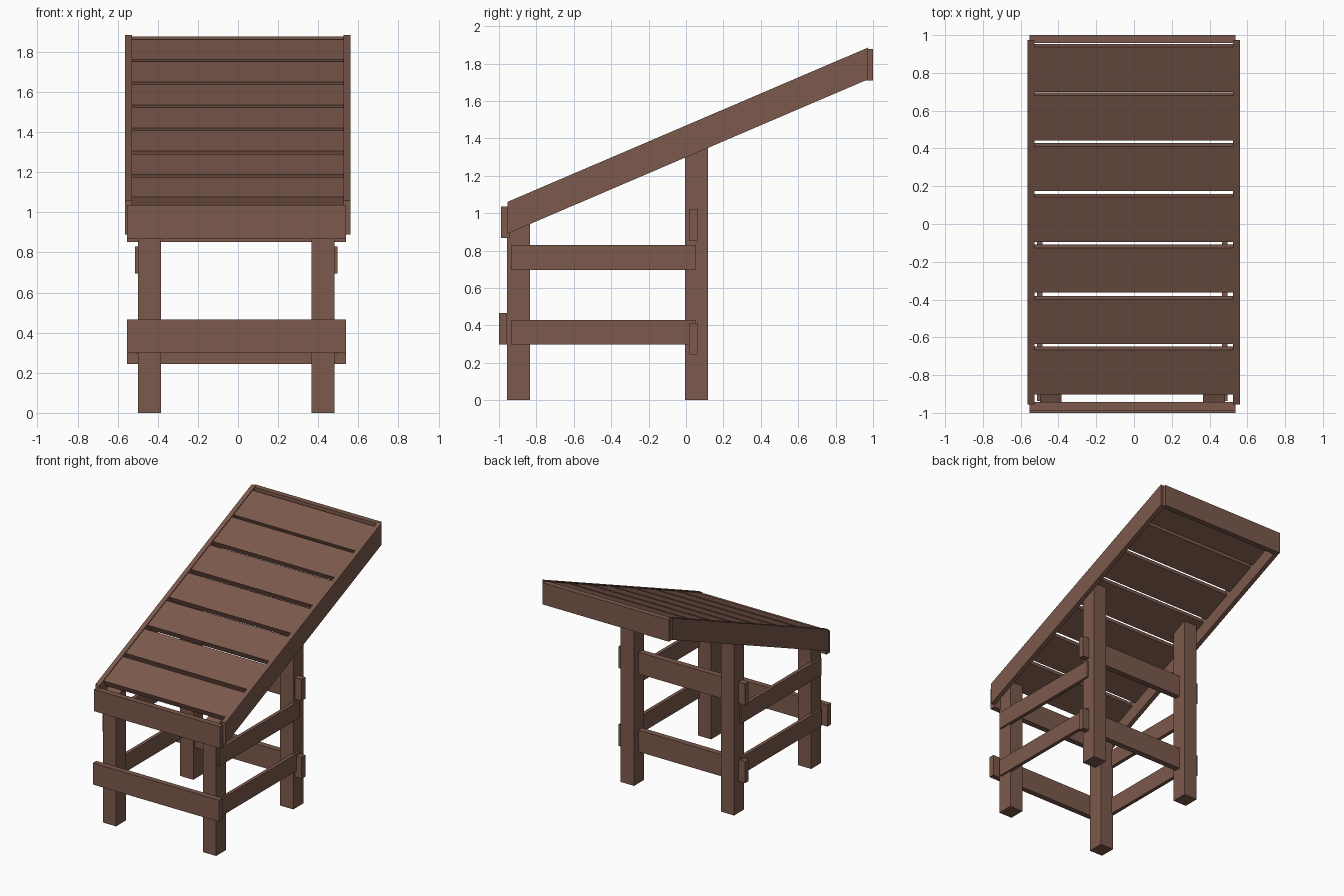
import bpy, bmesh

if "Cube" in bpy.data.objects:
    bpy.data.objects.remove(bpy.data.objects["Cube"])

wood = bpy.data.materials.new("brown_wood")
wood.diffuse_color = (0.2, 0.1, 0.072, 1)
wood.use_nodes = True
wood.node_tree.nodes["Principled BSDF"].inputs["Base Color"].default_value = wood.diffuse_color

SLOPE = 0.428                      # rise of the tilted top
COS = 1 / (1 + SLOPE ** 2) ** 0.5
SIN = SLOPE * COS


def rail_top(y):
    return 1.06 + (y + 0.955) * SLOPE


def slat_top(y):
    return rail_top(y) - 0.007


def extrude_x(name, profile, x0, x1):
    """Extrude a (y, z) outline from x0 to x1."""
    bm = bmesh.new()
    face = bm.faces.new([bm.verts.new((x0, y, z)) for y, z in profile])
    moved = bmesh.ops.extrude_face_region(bm, geom=[face])["geom"]
    verts = [v for v in moved if isinstance(v, bmesh.types.BMVert)]
    bmesh.ops.translate(bm, verts=verts, vec=(x1 - x0, 0, 0))
    bmesh.ops.recalc_face_normals(bm, faces=bm.faces)
    mesh = bpy.data.meshes.new(name)
    bm.to_mesh(mesh)
    bm.free()
    mesh.materials.append(wood)
    obj = bpy.data.objects.new(name, mesh)
    bpy.context.collection.objects.link(obj)
    return obj


def board(name, x, y, z):
    return extrude_x(name, [(y[0], z[0]), (y[1], z[0]), (y[1], z[1]), (y[0], z[1])], *x)


THICK = 0.045

# Legs, cut on the slope to meet the underside of the slats
for side, x in (("left", (-0.498, -0.383)), ("right", (0.366, 0.481))):
    for end, (y0, y1) in (("front", (-0.957, -0.833)), ("rear", (-0.005, 0.118))):
        drop = THICK / COS
        extrude_x(f"{end}_leg_{side}",
                  [(y0, 0), (y1, 0), (y1, slat_top(y1) - drop), (y0, slat_top(y0) - drop)], *x)

# Side stretchers, let into the outer leg faces
for side, x in (("left", (-0.513, -0.485)), ("right", (0.467, 0.495))):
    for level, z in (("lower", (0.297, 0.43)), ("upper", (0.696, 0.83))):
        board(f"{level}_stretcher_{side}", x, (-0.936, 0.054), z)

# Cross boards
CROSS = (-0.553, 0.538)
board("front_lower_board", CROSS, (-1.0, -0.957), (0.298, 0.466))
board("front_upper_board", CROSS, (-0.988, -0.943), (0.866, 1.036))
board("rear_lower_board", CROSS, (0.016, 0.062), (0.245, 0.414))
board("rear_upper_board", CROSS, (0.016, 0.062), (0.853, 1.022))
board("top_end_board", CROSS, (0.957, 1.0), (1.708, 1.877))

# Sloping side rails with plumb-cut ends
for side, x in (("left", (-0.563, -0.528)), ("right", (0.525, 0.56))):
    y0, y1 = -0.955, 0.973
    extrude_x(f"sloping_rail_{side}",
              [(y0, rail_top(y0) - 0.17), (y1, rail_top(y1) - 0.17),
               (y1, rail_top(y1)), (y0, rail_top(y0))], *x)

# Slats between the rails, with edges square to the slope
starts = (-0.902, -0.635, -0.363, -0.094, 0.174, 0.443, 0.70)
for i, y0 in enumerate(starts):
    y1 = y0 + 0.236
    dy, dz = THICK * SIN, -THICK * COS
    extrude_x(f"slat_{i + 1}",
              [(y0, slat_top(y0)), (y1, slat_top(y1)),
               (y1 + dy, slat_top(y1) + dz), (y0 + dy, slat_top(y0) + dz)], -0.53, 0.527)
